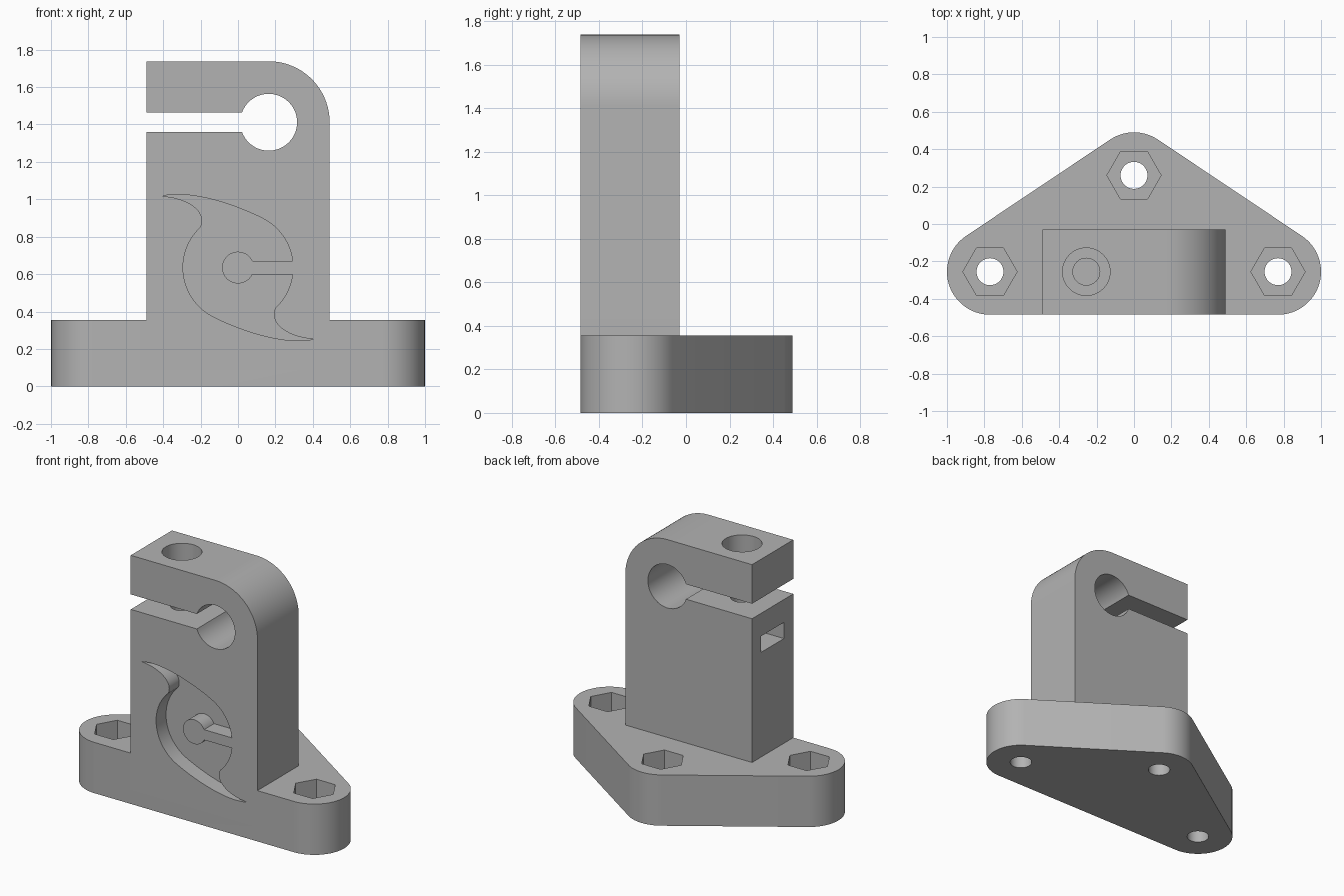
import bpy
import bmesh
from math import sin, cos, radians, degrees, atan2, asin
from mathutils import Vector
from mathutils.geometry import interpolate_bezier

if "Cube" in bpy.data.objects:
    bpy.data.objects.remove(bpy.data.objects["Cube"], do_unlink=True)

grey = bpy.data.materials.new("plain grey")
grey.use_nodes = True
grey.diffuse_color = (0.45, 0.45, 0.45, 1)
grey.node_tree.nodes["Principled BSDF"].inputs["Base Color"].default_value = grey.diffuse_color


def arc(cx, cy, r, start, end, n=24):
    angles = [radians(start + (end - start) * i / n) for i in range(n + 1)]
    return [(cx + r * cos(a), cy + r * sin(a)) for a in angles]


def circle(cx, cy, r, n=48):
    return arc(cx, cy, r, 0, 360, n)[:-1]


def bezier(a, b, c, d, n=20):
    points = interpolate_bezier(*[Vector((*p, 0)) for p in (a, b, c, d)], n)
    return [(p.x, p.y) for p in points]


def prism(name, profile, low, high, along="Z"):
    """Extrude a flat profile along Z, or along Y for an x-z profile."""
    bm = bmesh.new()
    place = (lambda u, v, w: (u, v, w)) if along == "Z" else (lambda u, v, w: (u, w, v))
    rings = [[bm.verts.new(place(u, v, w)) for u, v in profile] for w in (low, high)]
    for ring in rings:
        bm.faces.new(ring)
    count = len(profile)
    for i in range(count):
        j = (i + 1) % count
        bm.faces.new((rings[0][i], rings[0][j], rings[1][j], rings[1][i]))
    bmesh.ops.recalc_face_normals(bm, faces=bm.faces)
    mesh = bpy.data.meshes.new(name)
    bm.to_mesh(mesh)
    bm.free()
    mesh.materials.append(grey)
    obj = bpy.data.objects.new(name, mesh)
    bpy.context.collection.objects.link(obj)
    return obj


def combine(target, other, operation="DIFFERENCE"):
    mod = target.modifiers.new(other.name, "BOOLEAN")
    mod.operation, mod.solver, mod.object = operation, "EXACT", other
    bpy.context.view_layer.objects.active = target
    bpy.ops.object.modifier_apply(modifier=mod.name)
    bpy.data.objects.remove(other, do_unlink=True)


FRONT, BACK = -0.485, -0.03
BASE_TOP, TOP = 0.355, 1.738
SIDE = 0.49
LOBE = 0.23
lobes = [(0.77, -0.255), (0, 0.26), (-0.77, -0.255)]

# Three-lobed base plate
tilt = degrees(atan2(lobes[0][0], lobes[1][1] - lobes[0][1]))
outline = (arc(*lobes[0], LOBE, -90, tilt)
           + arc(*lobes[1], LOBE, tilt, 180 - tilt)
           + arc(*lobes[2], LOBE, 180 - tilt, 270))
body = prism("clamp_bracket", outline, 0, BASE_TOP)

# Upright with rounded corner, rod bore and clamping slit
bore_x, bore_z, bore_r = 0.164, 1.412, 0.152
upright = ([(-SIDE, 0.1), (SIDE, 0.1)]
           + arc(bore_x, bore_z, SIDE - bore_x, 0, 90)
           + [(-SIDE, TOP), (-SIDE, 1.465)]
           + arc(bore_x, bore_z, bore_r, 159.6, -160, 48)
           + [(-SIDE, 1.36)])
combine(body, prism("upright", upright, FRONT, BACK, "Y"), "UNION")

# Mounting holes with hexagonal nut pockets
for x, y in lobes:
    combine(body, prism("mount_hole", circle(x, y, 0.072), -0.1, 0.3))
    combine(body, prism("nut_pocket", circle(x, y, 0.145, 6), 0.18, 0.5))

# Clamp screw hole, head counterbore and side nut slot
sx = sy = -0.255
combine(body, prism("screw_hole", circle(sx, sy, 0.072), 1.0, 1.65))
combine(body, prism("head_counterbore", circle(sx, sy, 0.127), 1.58, 1.9))
half = 0.127
nut = [(-0.6, sy - half), (sx + 0.073, sy - half), (sx + 0.147, sy),
       (sx + 0.073, sy + half), (-0.6, sy + half)]
combine(body, prism("side_nut_slot", nut, 1.087, 1.2))

# Swirl recess in the front, around a round boss joined to the rim by a bar
rim, boss, bar = 0.294, 0.085, 0.036
rim_gap, boss_gap = degrees(asin(bar / rim)), degrees(asin(bar / boss))
tip, shoulder, neck = (-0.408, 0.382), arc(0, 0, rim, 64, 64, 1)[0], arc(0, 0, rim, -47, -47, 1)[0]
crest = bezier(tip, (-0.25, 0.42), (0, 0.33), shoulder)
curl = bezier(neck, (0.16, -0.30), (0.27, -0.375), (-tip[0], -tip[1]))


def turned(points):
    return [(-x, -z) for x, z in points]


swirl = (crest[:-1] + arc(0, 0, rim, 64, rim_gap)
         + arc(0, 0, boss, boss_gap, 360 - boss_gap, 40)
         + arc(0, 0, rim, -rim_gap, -47) + curl[1:]
         + turned(crest)[1:-1] + turned(arc(0, 0, rim, 64, -47, 40)) + turned(curl)[1:-1])
swirl = [(x, z + 0.635) for x, z in swirl]
combine(body, prism("swirl_recess", swirl, FRONT - 0.1, FRONT + 0.11, "Y"))

# Smooth the round walls, keep the edges sharp
bpy.ops.object.select_all(action="DESELECT")
body.select_set(True)
bpy.context.view_layer.objects.active = body
bpy.ops.object.shade_smooth_by_angle(angle=radians(25))
